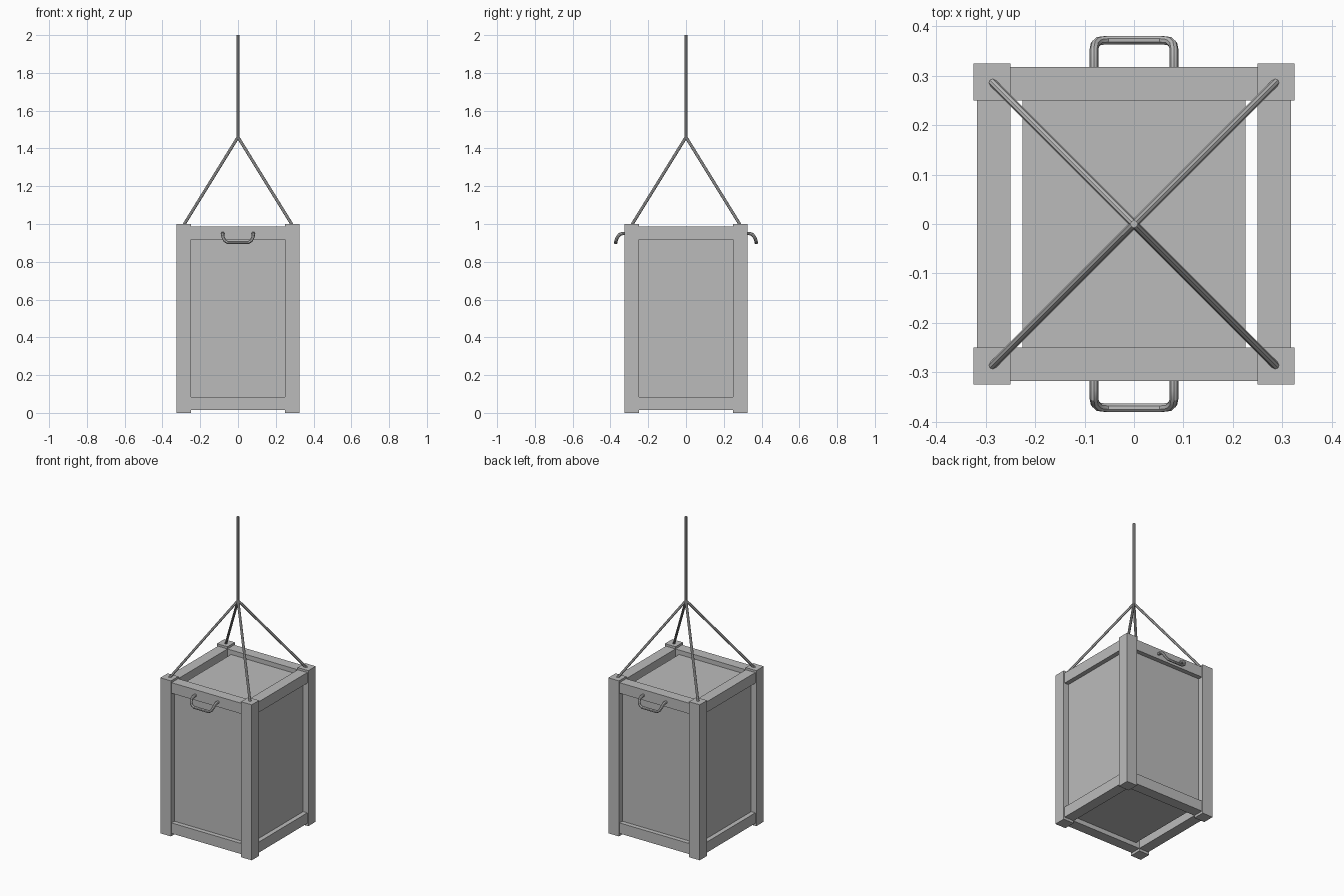
import bpy
from mathutils import Vector

cube = bpy.data.objects.get("Cube")
if cube:
    bpy.data.objects.remove(cube, do_unlink=True)

grey = bpy.data.materials.new("plain grey")
grey.use_nodes = True
colour = (0.5, 0.5, 0.5, 1)
grey.diffuse_color = colour
grey.node_tree.nodes["Principled BSDF"].inputs["Base Color"].default_value = colour


def box(name, centre, size):
    bpy.ops.mesh.primitive_cube_add(size=1, location=centre)
    ob = bpy.context.object
    ob.name = name
    ob.scale = size
    bpy.ops.object.transform_apply(location=False, rotation=False, scale=True)
    ob.data.materials.append(grey)
    return ob


def tube(name, points, radius):
    """Round bar swept along a path, turned into a mesh."""
    curve = bpy.data.curves.new(name, "CURVE")
    curve.dimensions = "3D"
    curve.bevel_depth = radius
    curve.bevel_resolution = 2
    curve.use_fill_caps = True
    spline = curve.splines.new("POLY")
    spline.points.add(len(points) - 1)
    for p, co in zip(spline.points, points):
        p.co = (*co, 1)
    path = bpy.data.objects.new(name + "_path", curve)
    bpy.context.collection.objects.link(path)
    bpy.context.view_layer.update()
    mesh = bpy.data.meshes.new_from_object(path)
    bpy.data.objects.remove(path, do_unlink=True)
    ob = bpy.data.objects.new(name, mesh)
    bpy.context.collection.objects.link(ob)
    mesh.materials.clear()
    mesh.materials.append(grey)
    bpy.ops.object.select_all(action="DESELECT")
    ob.select_set(True)
    bpy.context.view_layer.objects.active = ob
    bpy.ops.object.shade_smooth_by_angle()
    return ob


INNER, POST, RAIL = 0.25, 0.325, 0.318     # frame inner and outer faces
mid_post, mid_rail = (INNER + POST) / 2, (INNER + RAIL) / 2
rail_w = RAIL - INNER
apex = Vector((0, 0, 1.46))
sides = {"front": -1, "back": 1}
flanks = {"right": -1, "left": 1}

# Corner posts, each with a sling rope
for fb, sy in sides.items():
    for lr, sx in flanks.items():
        corner = f"{fb}_{lr}"
        box(corner + "_post", (sx * mid_post, sy * mid_post, 0.5),
            (POST - INNER, POST - INNER, 1))
        tube(corner + "_rope", [(sx * 0.287, sy * 0.287, 0.995), apex], 0.008)

# Horizontal rails between the posts, top and bottom
for level, z in {"bottom": 0.05, "top": 0.952}.items():
    for fb, s in sides.items():
        box(f"{fb}_{level}_rail", (0, s * mid_rail, z), (2 * INNER, rail_w, 0.068))
    for lr, s in flanks.items():
        box(f"{lr}_{level}_rail", (s * mid_rail, 0, z), (rail_w, 2 * INNER, 0.068))
    # Recessed lid and floor, narrower than the frame
    box(level + "_panel", (0, 0, z), (0.45, 0.52, 0.01))

# Recessed wall panels
for fb, s in sides.items():
    box(fb + "_panel", (0, s * 0.284, 0.5), (0.51, 0.01, 0.85))
for lr, s in flanks.items():
    box(lr + "_panel", (s * 0.284, 0, 0.5), (0.01, 0.51, 0.85))

# Drooping handles on front and back
half = [(0.081, 0.31, 0.95), (0.081, 0.335, 0.95), (0.081, 0.352, 0.944),
        (0.079, 0.363, 0.93), (0.071, 0.37, 0.913), (0.054, 0.372, 0.901)]
for fb, s in sides.items():
    path = half + [(-x, y, z) for x, y, z in reversed(half)]
    tube(fb + "_handle", [(x, s * y, z) for x, y, z in path], 0.009)

# Main hoisting rope
tube("hoist_rope", [apex, (0, 0, 2)], 0.008)
